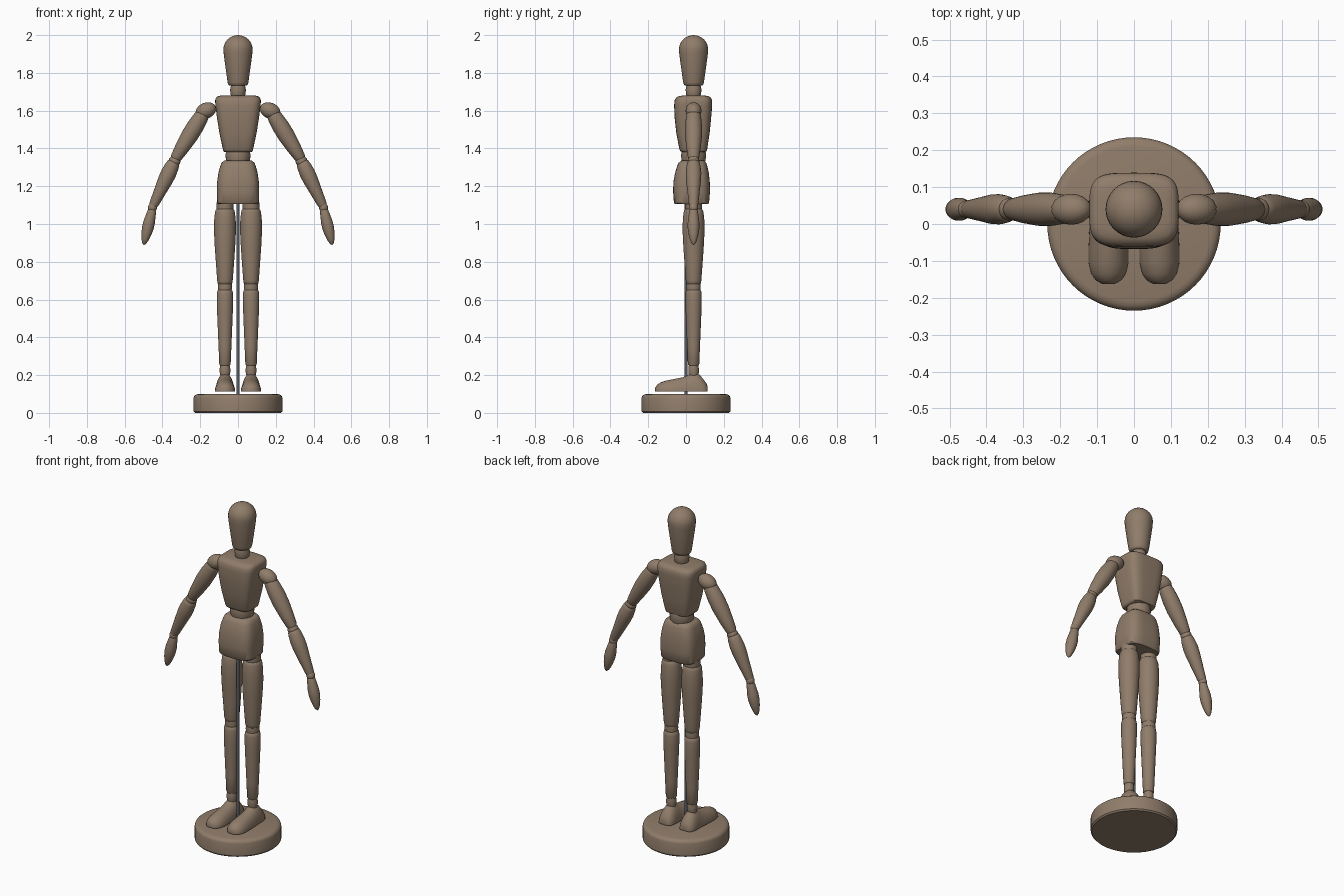
import bpy, bmesh, math
from mathutils import Vector


def material(name, rgb):
    m = bpy.data.materials.new(name)
    m.diffuse_color = (*rgb, 1)
    return m


WOOD = material("brown_wood", (0.28, 0.205, 0.145))
METAL = material("dark_metal", (0.10, 0.105, 0.125))
CY = 0.04  # depth of the body axis


def loft(name, rings, mat=WOOD, angle=40):
    """Skin a list of closed point rings and cap both ends."""
    bm = bmesh.new()
    loops = [[bm.verts.new(p) for p in ring] for ring in rings]
    n = len(loops[0])
    for a, b in zip(loops, loops[1:]):
        for i in range(n):
            j = (i + 1) % n
            bm.faces.new((a[i], a[j], b[j], b[i]))
    bm.faces.new(loops[0][::-1])
    bm.faces.new(loops[-1])
    bmesh.ops.recalc_face_normals(bm, faces=bm.faces)
    me = bpy.data.meshes.new(name)
    bm.to_mesh(me)
    bm.free()
    me.materials.append(mat)
    ob = bpy.data.objects.new(name, me)
    bpy.context.collection.objects.link(ob)
    bpy.ops.object.select_all(action='DESELECT')
    ob.select_set(True)
    bpy.context.view_layer.objects.active = ob
    bpy.ops.object.shade_smooth_by_angle(angle=math.radians(angle))
    return ob


def turned(name, p0, p1, profile, mat=WOOD, n=32):
    """Lathe (distance fraction, radius) pairs along the line p0-p1."""
    p0, p1 = Vector(p0), Vector(p1)
    d = p1 - p0
    v = Vector((0, 1, 0)) if abs(d.normalized().y) < 0.9 else Vector((1, 0, 0))
    u = v.cross(d).normalized()
    ts = [2 * math.pi * i / n for i in range(n)]
    return loft(name, [[p0 + d * t + (u * math.cos(a) + v * math.sin(a)) * r for a in ts]
                       for t, r in profile], mat)


def upright(name, x, y, profile, mat=WOOD, n=32):
    """Lathe (height, radius) pairs around a vertical axis."""
    return turned(name, (x, y, 0), (x, y, 1), profile, mat, n)


def ball(r, n=10):
    return [(0.5 - 0.5 * math.cos(math.pi * i / n), r * max(math.sin(math.pi * i / n), 0.01))
            for i in range(n + 1)]


def block(name, sections, power, n=48):
    """Rounded-box body from (height, half width, front y, back y) sections."""
    def s(v):
        return math.copysign(abs(v) ** (2 / power), v)
    ts = [2 * math.pi * i / n for i in range(n)]
    return loft(name, [[(w * s(math.cos(a)), (f + b) / 2 + (b - f) / 2 * s(math.sin(a)), z)
                        for a in ts] for z, w, f, b in sections])


# Stand
upright("base", 0, 0, [(0, 0.228), (0.008, 0.235), (0.08, 0.235), (0.09, 0.231),
                       (0.097, 0.222), (0.1, 0.21)], n=64)
upright("support_rod", 0, 0, [(0.09, 0.009), (1.12, 0.009)], METAL, 16)

# Head and neck
dome = [(1.925 + 0.075 * math.sin(a), max(0.077 * math.cos(a), 0.001))
        for a in (math.pi / 2 * i / 8 for i in range(9))]
upright("head", 0, CY, [(1.732, 0.044), (1.737, 0.051), (1.75, 0.055), (1.85, 0.069),
                        (1.9, 0.0755)] + dome)
upright("neck", 0, CY, [(1.66, 0.03), (1.685, 0.039), (1.71, 0.042), (1.735, 0.037)])

# Trunk
block("chest", [(1.38, 0.07, -0.02, 0.098), (1.385, 0.077, -0.03, 0.108), (1.395, 0.08, -0.035, 0.112),
                (1.48, 0.098, -0.051, 0.125), (1.56, 0.111, -0.06, 0.133), (1.63, 0.12, -0.063, 0.139),
                (1.655, 0.121, -0.06, 0.138), (1.668, 0.117, -0.053, 0.132), (1.676, 0.107, -0.04, 0.12),
                (1.68, 0.09, -0.02, 0.1)], 4)
upright("waist", 0, CY, [(1.32, 0.058), (1.335, 0.063), (1.36, 0.066), (1.385, 0.064), (1.395, 0.06)])
block("pelvis", [(1.105, 0.104, -0.058, 0.116), (1.112, 0.11, -0.064, 0.122), (1.17, 0.112, -0.068, 0.127),
                 (1.22, 0.111, -0.067, 0.126), (1.27, 0.104, -0.058, 0.121), (1.31, 0.093, -0.046, 0.112),
                 (1.325, 0.086, -0.038, 0.106), (1.335, 0.074, -0.025, 0.095)], 3.4)


def foot(name, x):
    # Flat-soled arch sections from heel to toe: (y, half width, height)
    parts = [(0.115, 0.022, 0.025), (0.109, 0.036, 0.043), (0.095, 0.044, 0.062), (0.075, 0.048, 0.087),
             (0.055, 0.049, 0.099), (0.03, 0.049, 0.099), (0.01, 0.05, 0.088), (-0.015, 0.052, 0.077),
             (-0.06, 0.054, 0.068), (-0.105, 0.054, 0.059), (-0.135, 0.047, 0.049),
             (-0.153, 0.034, 0.037), (-0.163, 0.016, 0.021)]
    ts = [math.pi * i / 20 for i in range(21)]
    return loft(name, [[(x + w * math.cos(a), y, 0.112 + h * math.sin(a)) for a in ts]
                       for y, w, h in parts], angle=50)


for side, s in (("left", 1), ("right", -1)):
    # Leg
    x = 0.069 * s
    upright(side + "_hip", x, CY, [(1.05, 0.04), (1.08, 0.045), (1.115, 0.044)])
    upright(side + "_thigh", x, CY, [(0.68, 0.033), (0.685, 0.038), (0.7, 0.041), (0.78, 0.047),
                                     (0.88, 0.054), (0.96, 0.058), (1.02, 0.057), (1.06, 0.053),
                                     (1.075, 0.049), (1.082, 0.042)])
    upright(side + "_knee", x, CY, [(0.64, 0.034), (0.665, 0.038), (0.69, 0.035)])
    upright(side + "_shin", x, CY, [(0.25, 0.026), (0.256, 0.03), (0.35, 0.034), (0.47, 0.039),
                                    (0.57, 0.043), (0.63, 0.043), (0.647, 0.04), (0.654, 0.034)])
    upright(side + "_ankle", x, CY, [(0.195, 0.024), (0.215, 0.028), (0.235, 0.028), (0.256, 0.024)])
    foot(side + "_foot", x)

    # Arm
    def arm(part, x0, z0, x1, z1, profile):
        turned(f"{side}_{part}", (s * x0, CY, z0), (s * x1, CY, z1), profile)

    arm("shoulder", 0.118, 1.622, 0.222, 1.578, ball(0.042))
    arm("upper_arm", 0.178, 1.595, 0.335, 1.34,
        [(0, 0.026), (0.04, 0.035), (0.12, 0.04), (0.3, 0.045), (0.5, 0.045), (0.75, 0.038),
         (0.95, 0.03), (1, 0.024)])
    arm("elbow", 0.322, 1.36, 0.35, 1.305, ball(0.031))
    arm("forearm", 0.338, 1.33, 0.451, 1.093,
        [(0, 0.027), (0.03, 0.033), (0.1, 0.037), (0.25, 0.041), (0.4, 0.04), (0.65, 0.033),
         (0.95, 0.025), (1, 0.021)])
    arm("wrist", 0.443, 1.112, 0.463, 1.062, ball(0.024))
    arm("hand", 0.452, 1.085, 0.499, 0.89,
        [(0, 0.017), (0.04, 0.021), (0.2, 0.026), (0.4, 0.031), (0.55, 0.031), (0.72, 0.026),
         (0.86, 0.019), (0.95, 0.012), (1, 0.003)])
